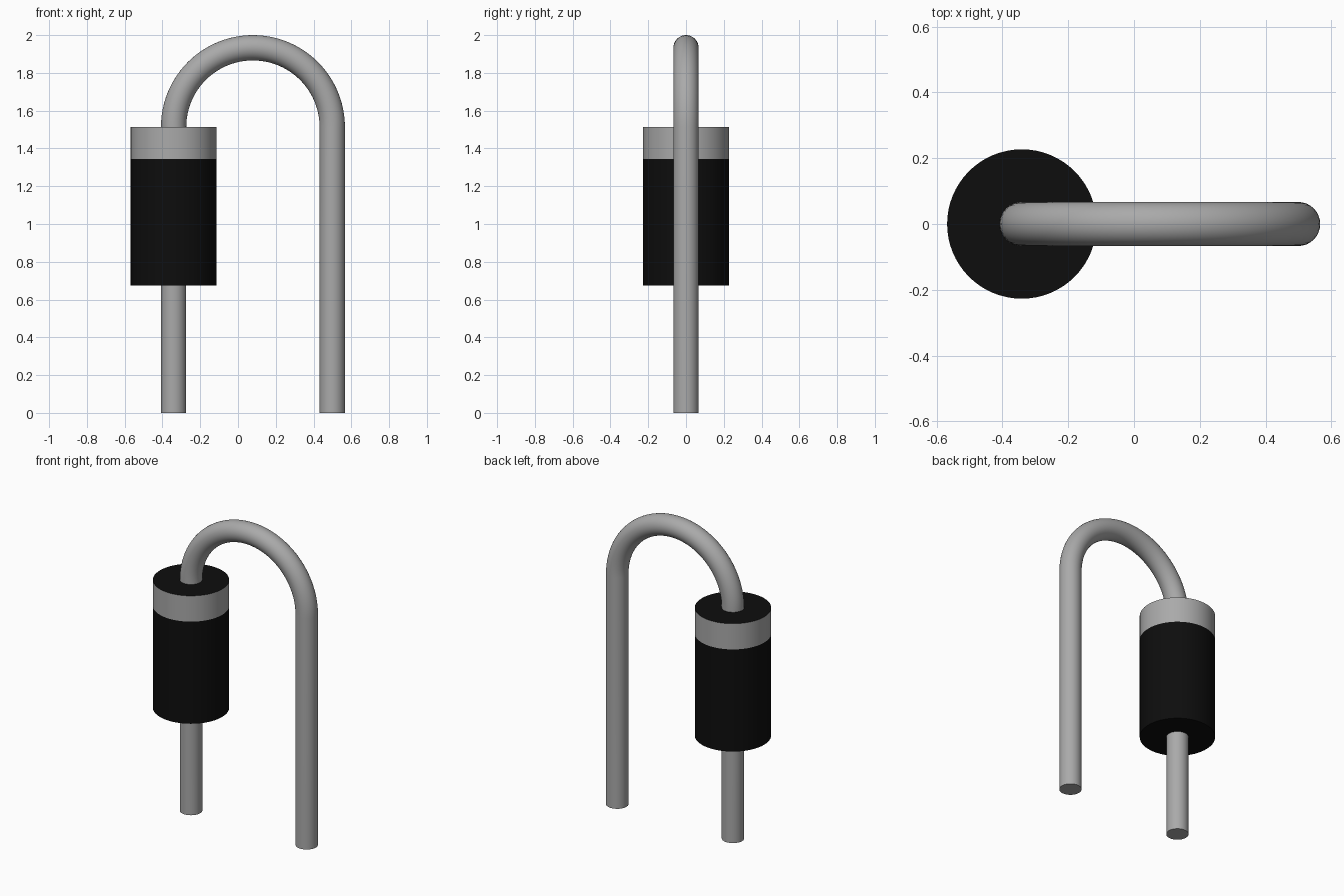
import bpy, bmesh
from math import sin, cos, pi, radians

old = bpy.data.objects.get("Cube")
if old:
    bpy.data.objects.remove(old, do_unlink=True)

BODY_X, LEG_X = -0.341, 0.499      # axes of the two legs
BODY_R, WIRE_R = 0.227, 0.067
BODY_BOTTOM, BAND_BOTTOM, BODY_TOP = 0.675, 1.345, 1.514


def material(name, value, rough):
    m = bpy.data.materials.new(name)
    m.use_nodes = True
    colour = (value, value, value, 1)
    m.diffuse_color = colour
    bsdf = m.node_tree.nodes["Principled BSDF"]
    bsdf.inputs["Base Color"].default_value = colour
    bsdf.inputs["Roughness"].default_value = rough
    return m


black = material("black plastic", 0.004, 0.6)
grey = material("grey metal", 0.40, 0.5)


def tube(name, sections, radius, sides, mats):
    """Sweep a circle through (x, z, tilt) sections and cap both ends."""
    bm = bmesh.new()
    rings = []
    for x, z, tilt in sections:
        ring = []
        for i in range(sides):
            a = 2 * pi * i / sides
            u, v = radius * cos(a), radius * sin(a)
            ring.append(bm.verts.new((x + u * cos(tilt), v, z + u * sin(tilt))))
        rings.append(ring)
    for low, high in zip(rings, rings[1:]):
        for i in range(sides):
            j = (i + 1) % sides
            bm.faces.new((low[i], low[j], high[j], high[i]))
    bm.faces.new(rings[0][::-1])
    bm.faces.new(rings[-1])
    bmesh.ops.recalc_face_normals(bm, faces=bm.faces)
    mesh = bpy.data.meshes.new(name)
    bm.to_mesh(mesh)
    bm.free()
    for m in mats:
        mesh.materials.append(m)
    obj = bpy.data.objects.new(name, mesh)
    bpy.context.collection.objects.link(obj)
    bpy.ops.object.select_all(action='DESELECT')
    obj.select_set(True)
    bpy.context.view_layer.objects.active = obj
    bpy.ops.object.shade_smooth_by_angle(angle=radians(30))
    return obj


# Cylindrical body, with the grey band on the side faces of its upper section
body = tube("body", [(BODY_X, z, 0) for z in (BODY_BOTTOM, BAND_BOTTOM, BODY_TOP)],
            BODY_R, 64, [black, grey])
for face in body.data.polygons:
    if face.center.z > BAND_BOTTOM and abs(face.normal.z) < 0.5:
        face.material_index = 1

# Wire lead: up through the body, over a half-circle bend and down again
bend_x, bend_r = (BODY_X + LEG_X) / 2, (LEG_X - BODY_X) / 2
bend_z = 2 - bend_r - WIRE_R
steps = 48
path = [(BODY_X, 0, 0)]
for k in range(steps + 1):
    t = pi * k / steps
    path.append((bend_x - bend_r * cos(t), bend_z + bend_r * sin(t), -t))
path.append((LEG_X, 0, -pi))
tube("wire_lead", path, WIRE_R, 32, [grey])
